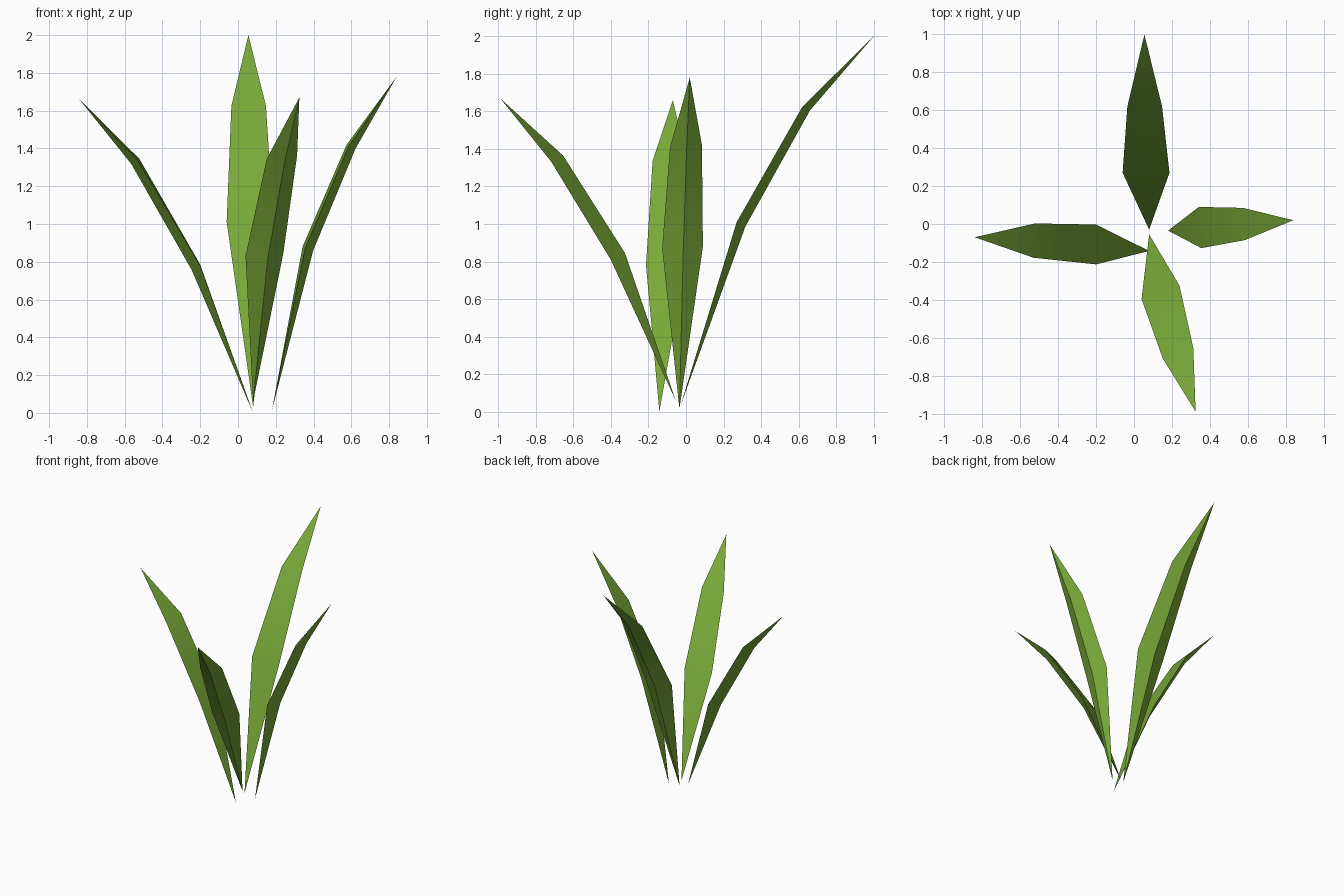
import bpy, bmesh, math
from mathutils import Vector

if "Cube" in bpy.data.objects:
    bpy.data.objects.remove(bpy.data.objects["Cube"])

green = bpy.data.materials.new("leaf green")
green.diffuse_color = (0.19, 0.40, 0.04, 1)
green.use_nodes = True
green.node_tree.nodes["Principled BSDF"].inputs["Base Color"].default_value = green.diffuse_color


def leaf(name, base, low, high, tip):
    """Pointed blade: flat upper face, keeled underside, two bends."""
    base, tip = Vector(base), Vector(tip)
    bm = bmesh.new()
    rings = []
    for (a, b), depth in ((low, 0.052), (high, 0.045)):
        a, b = Vector(a), Vector(b)
        out = (b - a).cross(tip - base).normalized()
        if out.z > 0:          # keel always hangs on the lower, outer side
            out = -out
        keel = (a + b) / 2 + out * depth
        rings.append([bm.verts.new(p) for p in (a, b, keel)])
    v0, v1 = bm.verts.new(base), bm.verts.new(tip)
    lo, hi = rings
    for i in range(3):
        j = (i + 1) % 3
        bm.faces.new((v0, lo[i], lo[j]))
        bm.faces.new((lo[i], hi[i], hi[j], lo[j]))
        bm.faces.new((hi[i], v1, hi[j]))
    bmesh.ops.recalc_face_normals(bm, faces=bm.faces)
    mesh = bpy.data.meshes.new(name)
    bm.to_mesh(mesh)
    bm.free()
    mesh.materials.append(green)
    ob = bpy.data.objects.new(name, mesh)
    bpy.context.collection.objects.link(ob)
    bpy.ops.object.select_all(action='DESELECT')
    ob.select_set(True)
    bpy.context.view_layer.objects.active = ob
    bpy.ops.object.shade_smooth_by_angle(angle=math.radians(30))


# Each leaf: base, edge pair at lower bend, edge pair at upper bend, tip
leaf("back_leaf", (0.08, -0.03, 0.03),
     ((-0.06, 0.27, 1.01), (0.187, 0.27, 1.01)),
     ((-0.035, 0.62, 1.625), (0.148, 0.62, 1.625)), (0.055, 1.0, 2.0))
leaf("right_leaf", (0.18, -0.035, 0.015),
     ((0.342, 0.09, 0.88), (0.355, -0.127, 0.87)),
     ((0.575, 0.085, 1.42), (0.585, -0.085, 1.41)), (0.84, 0.02, 1.78))
leaf("front_leaf", (0.08, -0.055, 0.06),
     ((0.04, -0.395, 0.83), (0.24, -0.325, 0.845)),
     ((0.152, -0.71, 1.345), (0.313, -0.655, 1.365)), (0.325, -0.99, 1.67))
leaf("left_leaf", (0.08, -0.142, 0.0),
     ((-0.2, -0.003, 0.785), (-0.2, -0.213, 0.78)),
     ((-0.522, 0.003, 1.345), (-0.53, -0.178, 1.335)), (-0.84, -0.07, 1.66))
